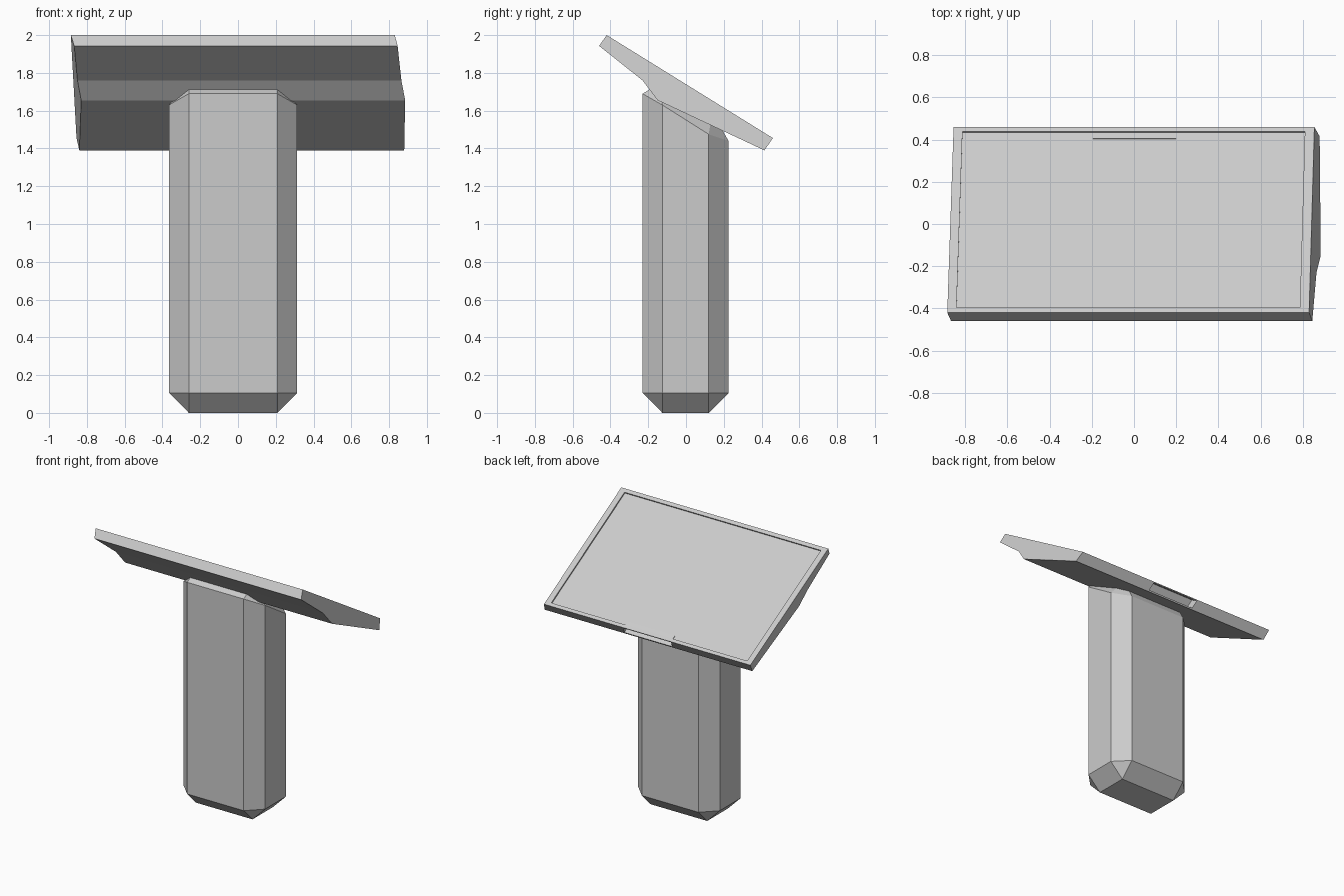
import bpy, bmesh
from mathutils import Vector

if "Cube" in bpy.data.objects:
    bpy.data.objects.remove(bpy.data.objects["Cube"], do_unlink=True)

grey = bpy.data.materials.new("light_grey")
grey.use_nodes = True
grey.diffuse_color = (0.6, 0.6, 0.6, 1)
grey.node_tree.nodes["Principled BSDF"].inputs["Base Color"].default_value = (0.6, 0.6, 0.6, 1)


def finish(bm, name):
    bmesh.ops.remove_doubles(bm, verts=bm.verts, dist=0.0001)
    bmesh.ops.recalc_face_normals(bm, faces=bm.faces)
    mesh = bpy.data.meshes.new(name)
    bm.to_mesh(mesh)
    bm.free()
    mesh.materials.append(grey)
    obj = bpy.data.objects.new(name, mesh)
    bpy.context.collection.objects.link(obj)


def bridge(bm, a, b):
    """Join two vertex loops of equal length with quads."""
    n = len(a)
    for i in range(n):
        bm.faces.new((a[i], a[(i + 1) % n], b[(i + 1) % n], b[i]))


def recess(bm, corners, u_range, v_range, depth):
    """Fill a four-sided face with a border around a sunken rectangle."""
    a, b, c, d = [v.co for v in corners]
    normal = (b - a).cross(d - a).normalized()
    (u0, u1), (v0, v1) = u_range, v_range
    rim, floor = [], []
    for u, v in ((u0, v0), (u1, v0), (u1, v1), (u0, v1)):
        p = a.lerp(b, u).lerp(d.lerp(c, u), v)
        rim.append(bm.verts.new(p))
        floor.append(bm.verts.new(p - normal * depth))
    bridge(bm, corners, rim)
    bridge(bm, rim, floor)
    bm.faces.new(floor)


# Tilted panel: side profile (y, z) with its left and right x limits
profile = [
    (-0.42, 2.0, -0.885, 0.83),
    (0.46, 1.455, -0.855, 0.855),
    (0.415, 1.39, -0.84, 0.88),
    (-0.15, 1.655, -0.83, 0.885),
    (-0.23, 1.76, -0.85, 0.865),
    (-0.46, 1.943, -0.867, 0.845),
]
bm = bmesh.new()
low = [bm.verts.new((x0, y, z)) for y, z, x0, x1 in profile]
high = [bm.verts.new((x1, y, z)) for y, z, x0, x1 in profile]
bm.faces.new(low)
bm.faces.new(high)
for i in range(2, 6):
    j = (i + 1) % 6
    bm.faces.new((low[i], high[i], high[j], low[j]))
# Shallow screen recess on top, slot in the rear edge
recess(bm, (low[0], high[0], high[1], low[1]), (0.025, 0.974), (0.028, 0.975), 0.01)
recess(bm, (low[1], high[1], high[2], low[2]), (0.385, 0.615), (0.1, 0.85), 0.06)
finish(bm, "tilted_panel")

# Pillar: chamfered box with a sloping top that ends inside the panel
X0, X1, Y0, Y1, C = -0.365, 0.313, -0.23, 0.225, 0.105
outline = [(X0 + C, Y0), (X1 - C, Y0), (X1, Y0 + C), (X1, Y1 - C),
           (X1 - C, Y1), (X0 + C, Y1), (X0, Y1 - C), (X0, Y0 + C)]
rim_z = {Y0: 1.69, Y0 + C: 1.63, Y1 - C: 1.475, Y1: 1.44}
bm = bmesh.new()
base = [bm.verts.new((x, y, 0.105)) for x, y in outline]
rim = [bm.verts.new((x, y, rim_z[y])) for x, y in outline]
bridge(bm, base, rim)


def chamfer_cap(ring, front, back):
    """Close an eight-point ring with a smaller rectangle."""
    (yf, zf), (yb, zb) = front, back
    cap = [bm.verts.new(Vector(p)) for p in (
        (X0 + C, yf, zf), (X1 - C, yf, zf), (X1 - C, yb, zb), (X0 + C, yb, zb))]
    bm.faces.new(cap)
    for i in range(4):
        j = (i + 1) % 4
        a, b, c = ring[2 * i], ring[2 * i + 1], ring[(2 * i + 2) % 8]
        bm.faces.new((a, b, cap[j], cap[i]))
        bm.faces.new((b, c, cap[j]))


chamfer_cap(base, (Y0 + C, 0), (Y1 - C, 0))
chamfer_cap(rim, (-0.145, 1.74), (0.14, 1.59))
finish(bm, "pillar")
